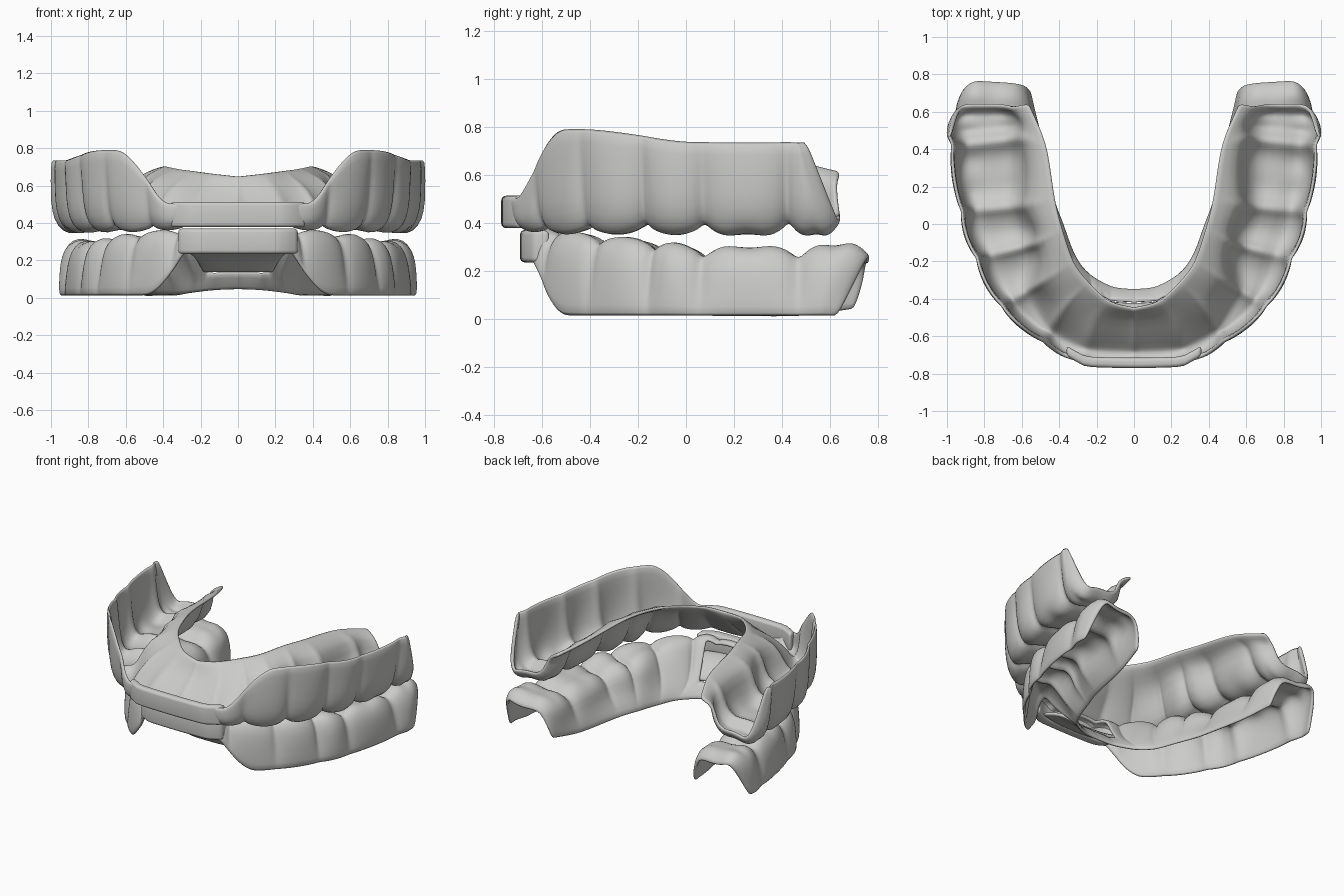
import bpy, bmesh, math

if "Cube" in bpy.data.objects:
    bpy.data.objects.remove(bpy.data.objects["Cube"], do_unlink=True)

grey = bpy.data.materials.new("matte_grey")
grey.use_nodes = True
COLOR = (0.6, 0.6, 0.59, 1)
grey.diffuse_color = COLOR
bsdf = grey.node_tree.nodes["Principled BSDF"]
bsdf.inputs["Base Color"].default_value = COLOR
bsdf.inputs["Roughness"].default_value = 0.6

TEETH, STEPS = 7, 10


def lerp(a, b, t):
    return a + (b - a) * t


def smooth(u, a, b):
    t = min(max((u - a) / (b - a), 0), 1)
    return t * t * (3 - 2 * t)


def spline(vals, u):
    # Catmull-Rom through one value per tooth boundary
    i = min(int(u), len(vals) - 2)
    t = u - i
    p1, p2 = vals[i], vals[i + 1]
    p0 = vals[i - 1] if i else p1
    p3 = vals[i + 2] if i + 2 < len(vals) else 2 * p2 - p1
    return p1 + 0.5 * t * (p2 - p0 + t * (2 * p0 - 5 * p1 + 4 * p2 - p3 + t * (3 * (p1 - p2) + p3 - p0)))


def point(pts, u):
    return spline([p[0] for p in pts], u), spline([p[1] for p in pts], u)


def finish(ob):
    ob.data.materials.append(grey)
    bpy.ops.object.select_all(action="DESELECT")
    ob.select_set(True)
    bpy.context.view_layer.objects.active = ob
    bpy.ops.object.shade_smooth()


def make_object(name, bm):
    me = bpy.data.meshes.new(name)
    bm.to_mesh(me)
    bm.free()
    ob = bpy.data.objects.new(name, me)
    bpy.context.collection.objects.link(ob)
    return ob


def shell(name, rows, skip=lambda k, j: False):
    """Skin rows of points, mirror them and give the sheet its wall thickness."""
    bm = bmesh.new()
    grid = [[bm.verts.new(p) for p in row] for row in rows]
    for k in range(len(grid) - 1):
        for j in range(len(grid[0]) - 1):
            if not skip(k, j):
                bm.faces.new((grid[k][j], grid[k + 1][j], grid[k + 1][j + 1], grid[k][j + 1]))
    bmesh.ops.recalc_face_normals(bm, faces=bm.faces)
    ob = make_object(name, bm)
    ob.modifiers.new("Mirror", "MIRROR").merge_threshold = 0.002
    wall = ob.modifiers.new("Wall", "SOLIDIFY")
    wall.thickness, wall.offset = 0.024, 0
    ob.modifiers.new("Smooth", "SUBSURF").levels = 1
    ob.modifiers["Smooth"].render_levels = 1
    finish(ob)


def tray(name, outer, gum, rim, top, rim_out, rim_in, gum_height, up, flare, window):
    """Channel swept along the arch, with one bulge per tooth."""
    rows = []
    for k in range(TEETH * STEPS + 1):
        u = k / STEPS
        bump = abs(math.sin(math.pi * u)) ** 0.6
        if u < 1.01:
            bump = lerp(0.6, bump, 0.4)
        back = smooth(u, 1.5, 4)             # front teeth are narrow, back teeth wide
        (ox, oy), (gx, gy), (rx, ry) = (point(p, u) for p in (outer, gum, rim))
        valley = up * (1 - bump)
        biting = spline(top, u) + 0.035 * valley
        zo, zi = rim_out(u), spline(rim_in, u)
        cusp = up * 0.01 * math.cos(4 * math.pi * u) * smooth(u, 4.8, 5.2)
        gw = lerp(*gum_height, back)
        # fraction across, height fraction, bulge strength
        section = [
            (-flare, 1, 0.3), (-flare * 0.7, 0.72, 0.7), (-flare * 0.3, 0.42, 1.1),
            (0.03, 0.18, 1.1), (0.13, 0.03, 0.9),
            (lerp(0.18, 0.28, back), 0, 0.3),
            (lerp(0.24, 0.5, back), 0.09 * back, 0),
            (lerp(0.32, 0.74, back), 0.03, -0.4),
            (lerp(0.55, 0.95, back), 0.45 * gw, -1.2),
            (1, gw, -0.5)]
        ring = []
        for j, (f, w, s) in enumerate(section):
            f -= 0.11 * s * (bump - 0.6)
            z = lerp(biting, zo if j < 6 else zi, w)
            if j in (4, 5, 7):
                z += cusp
            if j in (5, 6, 7):
                z += 0.03 * valley * back
            cut = 0.14 * w * smooth(u, 6, 7) * (1 if j < 6 else 0.15)
            ring.append((lerp(ox, gx, f) if k else 0, lerp(oy, gy, f) - cut, z))
        ring.append((lerp(gx, rx, 0.6) if k else 0, lerp(gy, ry, 0.6),
                     lerp(biting, zi, lerp(gw, 1, 0.55))))
        ring.append((rx if k else 0, ry, zi))
        rows.append(ring)
    # opening behind the front bar
    shell(name, rows, lambda k, j: k < window * STEPS and j in (7, 8))


def bar(name, half, y0, y1, z0, z1):
    """Rounded front bar with swept-back ends."""
    bm = bmesh.new()
    bmesh.ops.create_cube(bm, size=1)
    for v in bm.verts:
        v.co = (v.co.x * 2 * half, lerp(y0, y1, v.co.y + 0.5), lerp(z0, z1, v.co.z + 0.5))
    long_edges = [e for e in bm.edges if abs(e.verts[0].co.x - e.verts[1].co.x) > 0.1]
    bmesh.ops.subdivide_edges(bm, edges=long_edges, cuts=15, use_grid_fill=True)
    for v in bm.verts:
        v.co.y += 0.5 * max(0, abs(v.co.x) - half * 0.72) + 0.1 * v.co.x ** 2
    ob = make_object(name, bm)
    bevel = ob.modifiers.new("Round", "BEVEL")
    bevel.width, bevel.segments = 0.02, 4
    finish(ob)


# Upper tray, open upward
tray("upper_tray",
     outer=[(0, -.74), (.27, -.72), (.48, -.62), (.70, -.43), (.83, -.18), (.91, .07), (.96, .42), (.97, .64)],
     gum=[(0, -.50), (.2, -.49), (.36, -.42), (.47, -.30), (.50, -.1), (.56, .1), (.58, .46), (.64, .64)],
     rim=[(0, -.45), (.13, -.41), (.24, -.31), (.32, -.2), (.38, -.03), (.42, .13), (.47, .42), (.56, .64)],
     top=[.38, .38, .365, .355, .355, .35, .35, .35],
     rim_out=lambda u: .505 + .29 * smooth(u, 1.4, 2.7) - .055 * smooth(u, 3, 5),
     rim_in=[.65, .665, .68, .69, .70, .69, .66, .61],
     gum_height=(.62, .8), up=1, flare=0.045, window=0)
bar("upper_front_bar", .36, -.77, -.715, .378, .513)

# Lower tray, open downward
lower_outer = [(0, -.65), (.17, -.64), (.34, -.58), (.57, -.39), (.73, -.15), (.82, .06), (.90, .47), (.92, .77)]
lower_gum = [(0, -.42), (.12, -.41), (.22, -.36), (.36, -.24), (.44, -.05), (.52, .12), (.55, .47), (.58, .75)]
tray("lower_tray", outer=lower_outer, gum=lower_gum,
     rim=[(0, -.35), (.12, -.335), (.25, -.26), (.32, -.16), (.38, 0), (.43, .15), (.5, .47), (.56, .70)],
     top=[.36, .36, .36, .345, .325, .3, .3, .315],
     rim_out=lambda u: .25 - .24 * smooth(u, 1.5, 2.6),
     rim_in=[.045, .04, .025, .012, .01, .01, .01, .04],
     gum_height=(.68, .5), up=-1, flare=0.08, window=1.5)
bar("lower_front_bar", .32, -.692, -.62, .235, .37)

# Sloping floor of the pocket behind the lower bar
ramp = []
for k in range(11):
    (ox, oy), (gx, gy) = point(lower_outer, k / 6), point(lower_gum, k / 6)
    ramp.append([(lerp(ox, gx, f) if k else 0, lerp(oy, gy, f), z)
                 for f, z in ((0.05, .25), (0.4, .235), (0.75, .19), (1, .135))])
shell("lower_pocket_floor", ramp)
